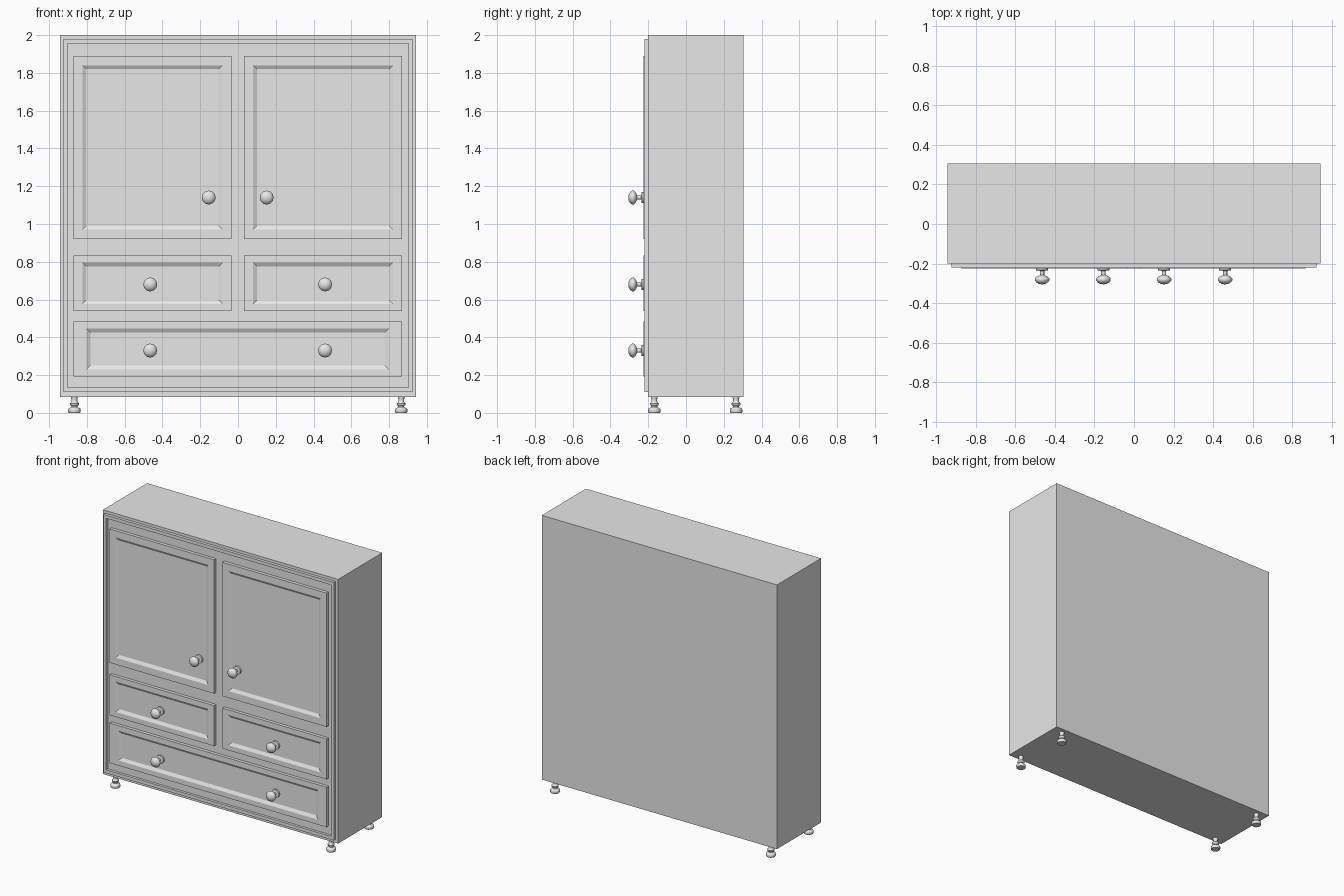
import bpy
import bmesh
from math import cos, sin, pi
from mathutils import Matrix, Vector

cube = bpy.data.objects.get("Cube")
if cube:
    bpy.data.objects.remove(cube, do_unlink=True)

grey = bpy.data.materials.new("light grey")
grey.use_nodes = True
grey.diffuse_color = (0.8, 0.8, 0.8, 1)
grey.node_tree.nodes["Principled BSDF"].inputs["Base Color"].default_value = (0.8, 0.8, 0.8, 1)

BODY_FRONT = -0.2
DOOR_FRONT = -0.225


def finish(name, bm, smooth=False):
    bmesh.ops.recalc_face_normals(bm, faces=bm.faces)
    mesh = bpy.data.meshes.new(name)
    bm.to_mesh(mesh)
    bm.free()
    mesh.materials.append(grey)
    obj = bpy.data.objects.new(name, mesh)
    bpy.context.collection.objects.link(obj)
    if smooth:
        bpy.ops.object.select_all(action="DESELECT")
        obj.select_set(True)
        bpy.context.view_layer.objects.active = obj
        bpy.ops.object.shade_smooth_by_angle(angle=pi / 4)
    return obj


def box(x0, x1, y0, y1, z0, z1):
    bm = bmesh.new()
    size = Vector((x1 - x0, y1 - y0, z1 - z0))
    centre = Vector((x0 + x1, y0 + y1, z0 + z1)) / 2
    bmesh.ops.create_cube(bm, size=1, matrix=Matrix.Translation(centre) @ Matrix.Diagonal(size.to_4d()))
    bm.normal_update()
    return bm


def front_face(bm):
    return min(bm.faces, key=lambda f: f.calc_center_median().y)


def ring(bm, face, dx, dz, depth):
    """Inset the front face by dx and dz, pushing the new face back by depth."""
    bmesh.ops.inset_individual(bm, faces=[face], thickness=0.001)
    c = face.calc_center_median()
    hx = max(v.co.x for v in face.verts) - c.x + 0.001
    hz = max(v.co.z for v in face.verts) - c.z + 0.001
    for v in face.verts:
        v.co.x = c.x + (hx - dx) * (1 if v.co.x > c.x else -1)
        v.co.z = c.z + (hz - dz) * (1 if v.co.z > c.z else -1)
        v.co.y += depth


def panel(name, x0, x1, z0, z1, dx, dz):
    """Raised board with a bevelled, sunken centre."""
    bm = box(x0, x1, DOOR_FRONT, BODY_FRONT, z0, z1)
    face = front_face(bm)
    ring(bm, face, dx, dz, 0)
    ring(bm, face, 0.021, 0.021, 0.012)
    finish(name, bm)


def lathe(name, profile, matrix, sides):
    """Turn a (radius, height) profile around z."""
    bm = bmesh.new()
    rings = [[bm.verts.new((r * cos(2 * pi * i / sides), r * sin(2 * pi * i / sides), h))
              for i in range(sides)] for r, h in profile]
    for a, b in zip(rings, rings[1:]):
        for i in range(sides):
            j = (i + 1) % sides
            bm.faces.new((a[i], a[j], b[j], b[i]))
    bm.faces.new(rings[0])
    bm.faces.new(rings[-1])
    bm.transform(matrix)
    finish(name, bm, smooth=True)


# Cabinet body
finish("cabinet_body", box(-0.943, 0.943, BODY_FRONT, 0.305, 0.085, 2))

# Thin raised rim around the front
bm = box(-0.923, 0.923, -0.221, BODY_FRONT, 0.11, 1.98)
face = front_face(bm)
ring(bm, face, 0.021, 0.024, 0)
ring(bm, face, 0, 0, 0.019)
finish("front_rim", bm)

# Doors and drawers
for side, x0, x1 in (("right", -0.872, -0.034), ("left", 0.032, 0.868)):
    panel(side + "_door", x0, x1, 0.92, 1.89, 0.048, 0.05)
    panel(side + "_drawer", x0, x1, 0.54, 0.833, 0.048, 0.037)
panel("bottom_drawer", -0.872, 0.868, 0.193, 0.483, 0.07, 0.037)

# Knobs, turned and pointing forward
knob = [(0.03, 0), (0.03, 0.013), (0.011, 0.016), (0.011, 0.038), (0.026, 0.044),
        (0.036, 0.054), (0.037, 0.063), (0.03, 0.074), (0.016, 0.082), (0.005, 0.084)]
for label, xs, z in (("door", (-0.155, 0.152), 1.14),
                     ("drawer", (-0.465, 0.461), 0.68),
                     ("bottom_drawer", (-0.465, 0.461), 0.33)):
    for side, x in zip(("right", "left"), xs):
        base = Matrix.Translation((x, -0.221, z)) @ Matrix.Rotation(pi / 2, 4, "X")
        lathe(f"{side}_{label}_knob", knob, base, 12)

# Turned feet
foot = [(0.03, 0), (0.033, 0.006), (0.033, 0.018), (0.03, 0.024), (0.016, 0.03),
        (0.016, 0.036), (0.023, 0.042), (0.024, 0.05), (0.016, 0.058), (0.015, 0.07), (0.019, 0.086)]
for depth, y in (("front", -0.168), ("back", 0.265)):
    for side, x in (("right", -0.866), ("left", 0.864)):
        lathe(f"{depth}_{side}_foot", foot, Matrix.Translation((x, y, 0)), 12)
